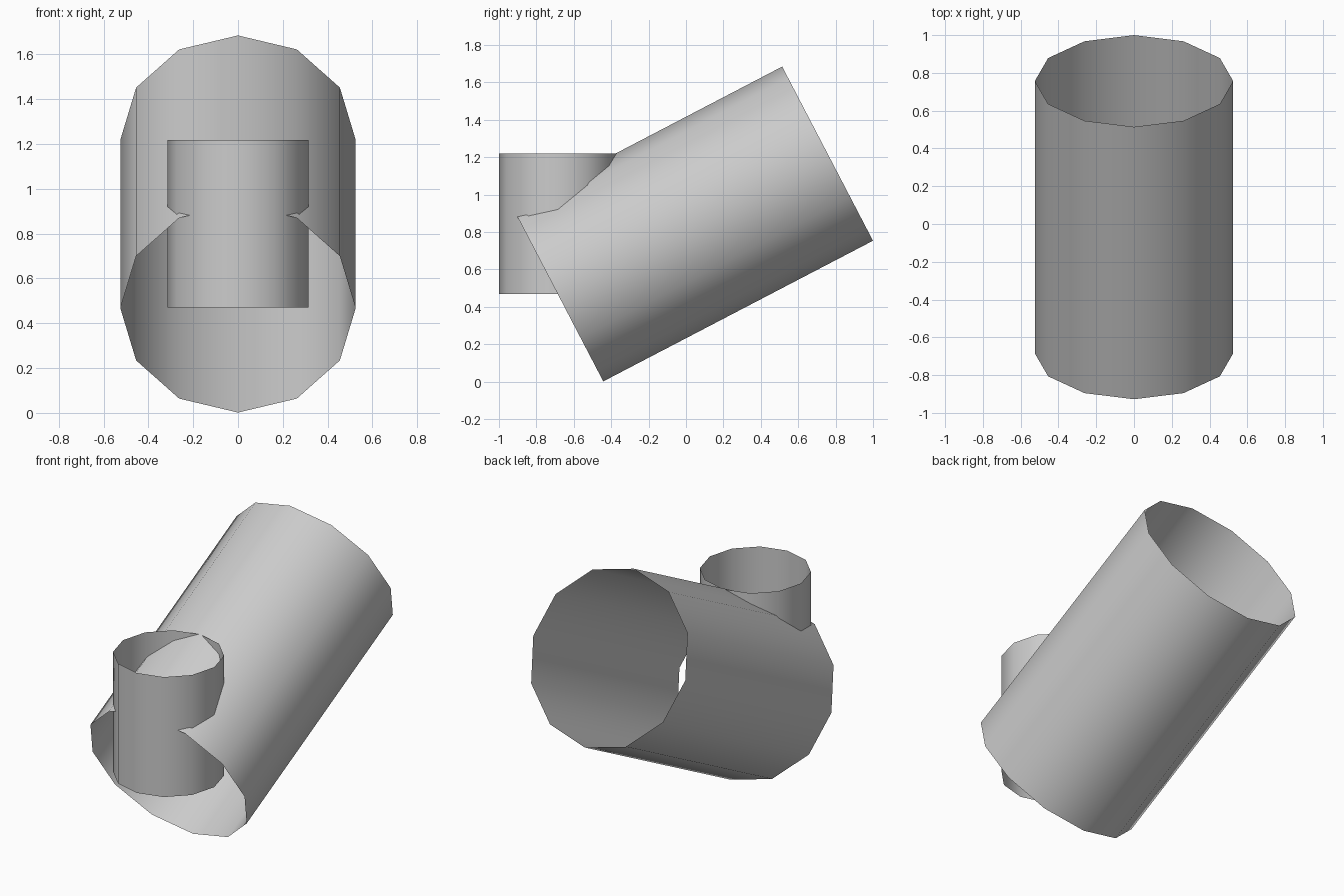
import bpy
from mathutils import Vector

if "Cube" in bpy.data.objects:
    bpy.data.objects.remove(bpy.data.objects["Cube"])

grey = bpy.data.materials.new("plain grey")
grey.diffuse_color = (0.6, 0.6, 0.6, 1)
grey.use_nodes = True
grey.node_tree.nodes["Principled BSDF"].inputs["Base Color"].default_value = grey.diffuse_color


def open_tube(name, start, end, radius):
    """Open twelve-sided tube running between two centre points."""
    a, b = Vector(start), Vector(end)
    bpy.ops.mesh.primitive_cylinder_add(
        vertices=12, radius=radius, depth=(b - a).length,
        end_fill_type='NOTHING', location=(a + b) / 2)
    tube = bpy.context.object
    tube.name = name
    # tilt about x only, so the facets stay symmetric left to right
    tube.rotation_euler.x = Vector((0, 0, 1)).angle(b - a) * (-1 if b.y > a.y else 1)
    tube.data.materials.append(grey)
    bpy.ops.object.shade_smooth()
    return tube


# large sloping tube
open_tube("sloping_tube", (0, -0.685, 0.467), (0, 0.757, 1.219), 0.525)
# small upright tube crossing its lower mouth
open_tube("upright_tube", (0, -0.685, 0.47), (0, -0.685, 1.219), 0.315)
